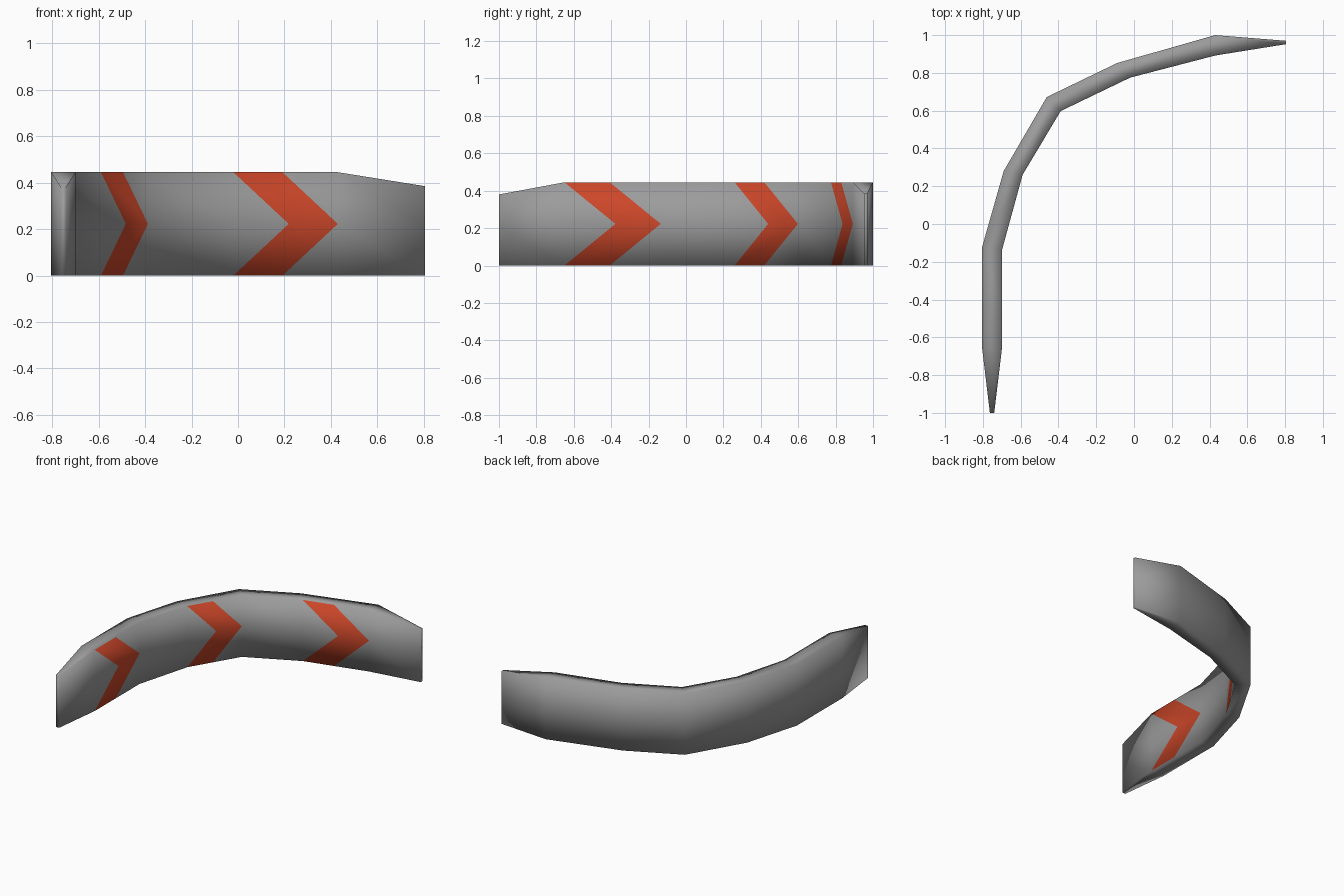
import bpy, bmesh
from mathutils import Vector

if "Cube" in bpy.data.objects:
    bpy.data.objects.remove(bpy.data.objects["Cube"])

# Plan outline: outer (x, y), inner (x, y), top height
SECTIONS = [
    ((-0.763, -1.0), (-0.740, -1.0), 0.38),
    ((-0.805, -0.65), (-0.698, -0.65), 0.445),
    ((-0.805, -0.125), (-0.698, -0.135), 0.445),
    ((-0.69, 0.28), (-0.59, 0.26), 0.445),
    ((-0.462, 0.672), (-0.388, 0.598), 0.445),
    ((-0.09, 0.852), (-0.02, 0.775), 0.445),
    ((0.43, 1.0), (0.43, 0.892), 0.445),
    ((0.805, 0.970), (0.805, 0.952), 0.385),
]
ARROW_SEGMENTS = (1, 3, 5)
MID = 0.2225


def material(name, rgb):
    m = bpy.data.materials.new(name)
    m.diffuse_color = (*rgb, 1)
    m.use_nodes = True
    m.node_tree.nodes["Principled BSDF"].inputs["Base Color"].default_value = m.diffuse_color
    return m


bm = bmesh.new()


def face(*verts, mat=0):
    f = bm.faces.new(verts)
    f.material_index = mat
    f.smooth = True


def between(a, b, t):
    return bm.verts.new(a.co.lerp(b.co, t))


# Cross-sections: top, middle and bottom points on both sides
rings = []
for outer, inner, top in SECTIONS:
    o = [bm.verts.new((*outer, z)) for z in (top, MID, 0)]
    i = [bm.verts.new((*inner, z)) for z in (top, MID, 0)]
    rings.append((o, i))

for s in range(len(rings) - 1):
    (o0, i0), (o1, i1) = rings[s], rings[s + 1]
    # plain outer side
    for k in (0, 1):
        face(o0[k], o1[k], o1[k + 1], o0[k + 1])
    if s in ARROW_SEGMENTS:
        # arrow cut into the inner side, mirrored above and below the middle
        notch = between(i0[1], i1[1], 0.53)
        for k in (0, 2):
            shoulder = between(i0[k], i1[k], 0.47)
            face(i0[k], i0[1], notch)
            face(i0[k], notch, i1[1], shoulder, mat=1)
            face(shoulder, i1[1], i1[k])
            face(o0[k], i0[k], shoulder, i1[k], o1[k])
    else:
        for k in (0, 1):
            face(i0[k], i0[k + 1], i1[k + 1], i1[k])
        for k in (0, 2):
            face(o0[k], i0[k], i1[k], o1[k])

# End caps
for o, i in (rings[0], rings[-1]):
    face(o[0], o[1], o[2], i[2], i[1], i[0])

bmesh.ops.recalc_face_normals(bm, faces=bm.faces)
mesh = bpy.data.meshes.new("curved_barrier")
bm.to_mesh(mesh)
bm.free()
mesh.materials.append(material("barrier grey", (0.33, 0.33, 0.33)))
mesh.materials.append(material("arrow red", (0.60, 0.062, 0.022)))
bpy.context.collection.objects.link(bpy.data.objects.new("curved_barrier", mesh))
